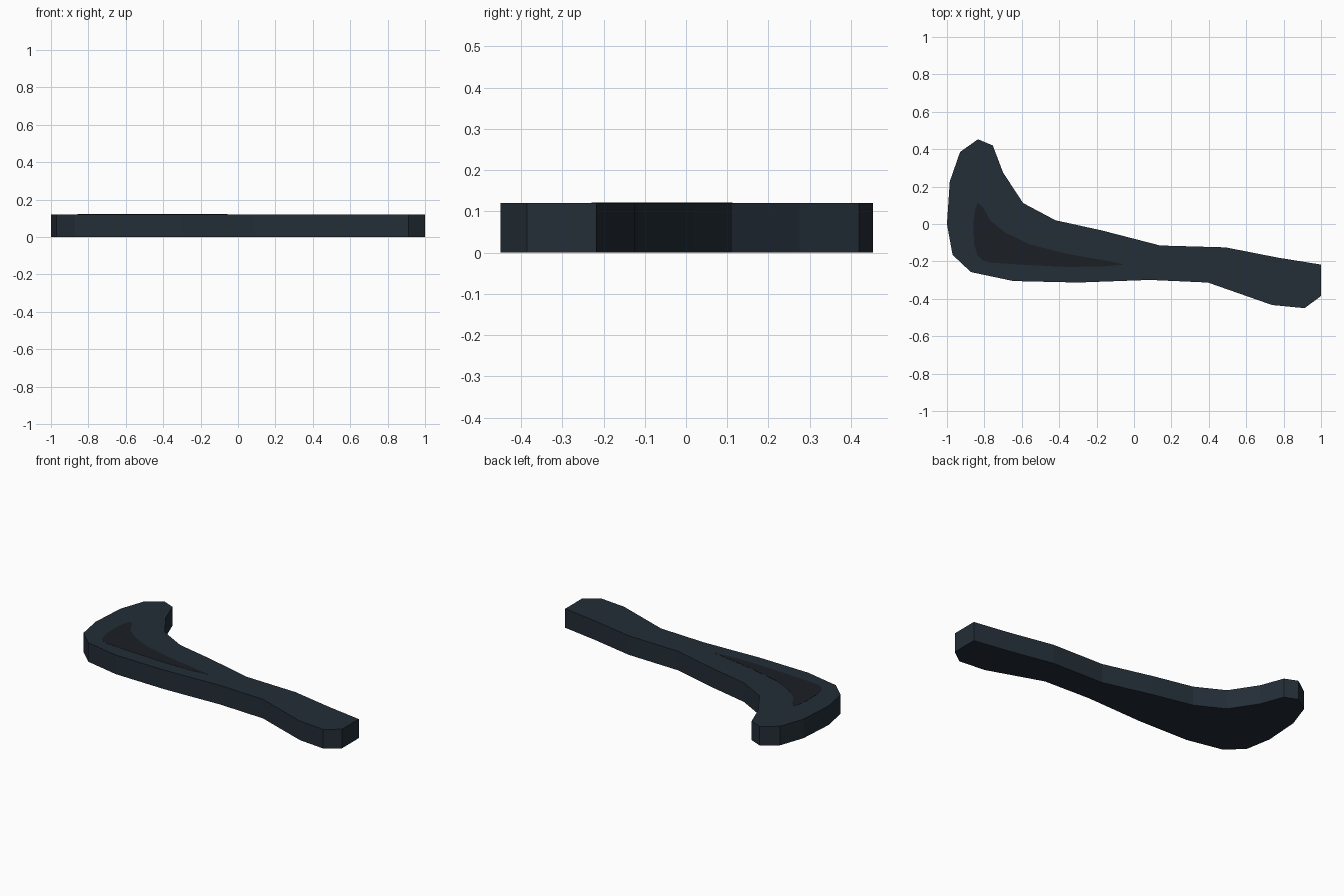
import bpy, bmesh

if "Cube" in bpy.data.objects:
    bpy.data.objects.remove(bpy.data.objects["Cube"])


def extrude_outline(name, outline, z0, z1, color):
    """Extrude a closed flat outline from z0 to z1."""
    bm = bmesh.new()
    face = bm.faces.new([bm.verts.new((x, y, z0)) for x, y in outline])
    top = bmesh.ops.extrude_face_region(bm, geom=[face], use_keep_orig=True)
    bmesh.ops.translate(bm, vec=(0, 0, z1 - z0),
                        verts=[g for g in top["geom"] if isinstance(g, bmesh.types.BMVert)])
    bmesh.ops.recalc_face_normals(bm, faces=bm.faces)
    mesh = bpy.data.meshes.new(name)
    bm.to_mesh(mesh)
    bm.free()
    obj = bpy.data.objects.new(name, mesh)
    bpy.context.collection.objects.link(obj)
    mat = bpy.data.materials.new(name + "_colour")
    mat.diffuse_color = (*color, 1)
    mat.use_nodes = True
    mat.node_tree.nodes["Principled BSDF"].inputs["Base Color"].default_value = mat.diffuse_color
    mesh.materials.append(mat)
    return obj


# Faceted body: hooked head on the left, tapering to a flared grip on the right
body_outline = [
    (-0.834, 0.453), (-0.755, 0.42), (-0.70, 0.275), (-0.593, 0.112),
    (-0.42, 0.02), (-0.17, -0.035), (0.14, -0.115), (0.49, -0.125),
    (0.77, -0.18), (1.0, -0.217), (1.0, -0.385), (0.912, -0.45),
    (0.738, -0.433), (0.395, -0.313), (0.085, -0.299), (-0.30, -0.313),
    (-0.645, -0.305), (-0.872, -0.257), (-0.97, -0.165), (-1.0, 0.0),
    (-0.985, 0.227), (-0.93, 0.385)]
extrude_outline("body", body_outline, 0.0, 0.121, (0.017, 0.027, 0.038))

# Dark teardrop inlay set almost flush in the top of the head
inlay_outline = [
    (-0.834, 0.113), (-0.808, 0.092), (-0.77, 0.02), (-0.69, -0.045),
    (-0.556, -0.11), (-0.34, -0.163), (-0.128, -0.2), (-0.055, -0.217),
    (-0.18, -0.228), (-0.37, -0.229), (-0.61, -0.217), (-0.77, -0.206),
    (-0.81, -0.194), (-0.835, -0.17), (-0.856, -0.104), (-0.858, 0.013),
    (-0.848, 0.085)]
extrude_outline("inlay", inlay_outline, 0.118, 0.122, (0.011, 0.013, 0.018))
